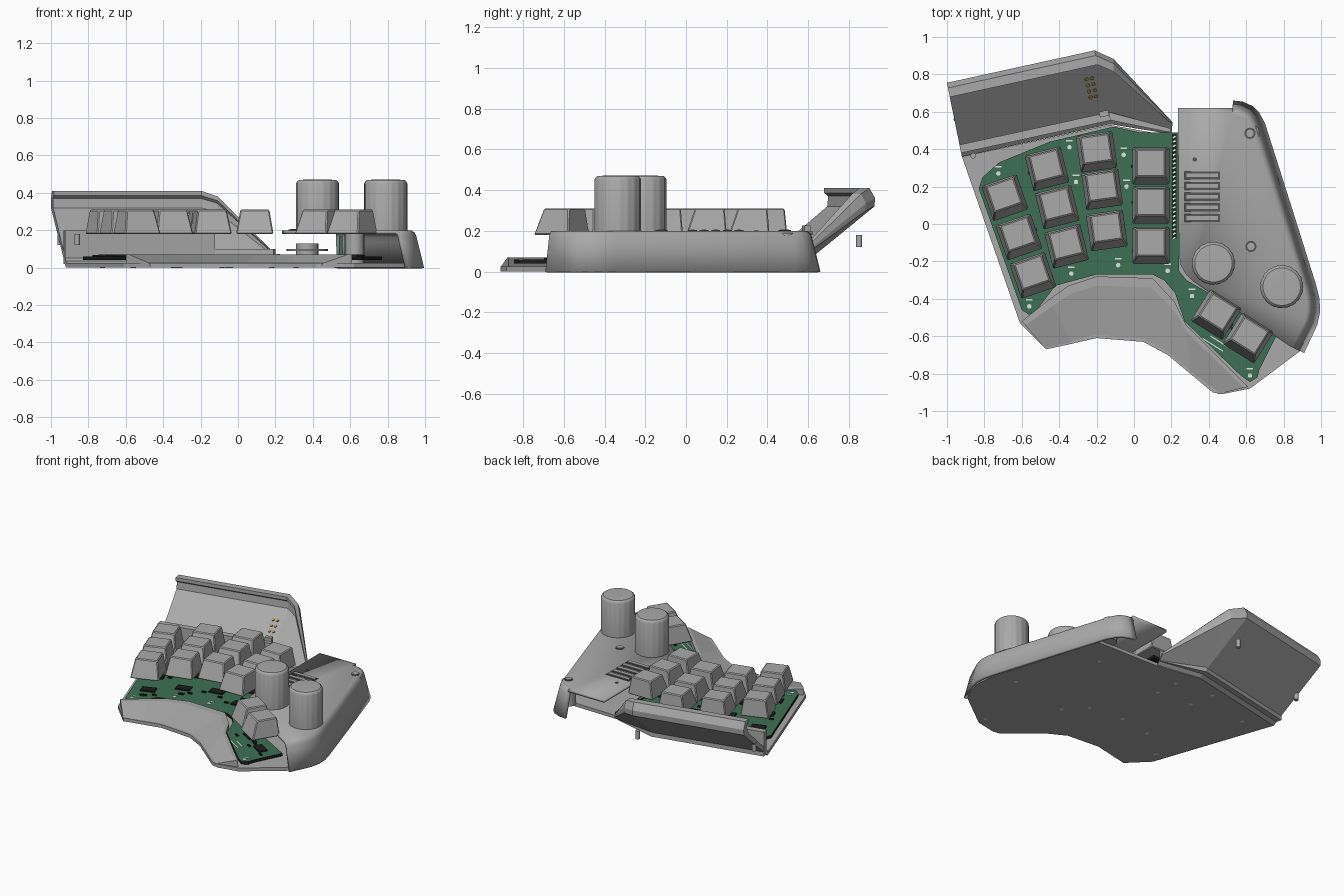
import bpy, bmesh, math, random
from mathutils import Vector, Matrix

random.seed(4)
if "Cube" in bpy.data.objects:
    bpy.data.objects.remove(bpy.data.objects["Cube"], do_unlink=True)


def material(name, color):
    m = bpy.data.materials.new(name)
    m.use_nodes = True
    m.diffuse_color = (*color, 1)
    m.node_tree.nodes["Principled BSDF"].inputs["Base Color"].default_value = (*color, 1)
    return m


GREY = material("case grey", (0.40, 0.40, 0.40))
GREEN = material("board green", (0.045, 0.16, 0.09))
BLACK = material("part black", (0.012, 0.012, 0.012))
DARK = material("slot dark grey", (0.09, 0.09, 0.09))
WHITE = material("print white", (0.75, 0.78, 0.75))
GOLD = material("contact gold", (0.45, 0.30, 0.08))


def finish(bm, name, mats, smooth=False):
    bmesh.ops.recalc_face_normals(bm, faces=bm.faces)
    me = bpy.data.meshes.new(name)
    bm.to_mesh(me)
    bm.free()
    for m in mats:
        me.materials.append(m)
    ob = bpy.data.objects.new(name, me)
    bpy.context.collection.objects.link(ob)
    if smooth:
        bpy.ops.object.select_all(action='DESELECT')
        ob.select_set(True)
        bpy.context.view_layer.objects.active = ob
        bpy.ops.object.shade_smooth_by_angle(angle=math.radians(35))
    return ob


def loft(bm, rings, cap=True):
    """Bridge closed rings of equal length and cap the ends."""
    rows = [[bm.verts.new(p) for p in r] for r in rings]
    n = len(rows[0])
    for a, b in zip(rows, rows[1:]):
        for i in range(n):
            bm.faces.new((a[i], a[(i + 1) % n], b[(i + 1) % n], b[i]))
    if cap:
        bm.faces.new(rows[0])
        bm.faces.new(rows[-1])
    return rows


def slab(bm, pts, z0, z1):
    loft(bm, [[(x, y, z) for x, y in pts] for z in (z0, z1)])


def circle(x, y, r, n=20):
    return [(x + r * math.cos(math.tau * i / n), y + r * math.sin(math.tau * i / n)) for i in range(n)]


def rect(x, y, w, d, deg=0):
    c, s = math.cos(math.radians(deg)), math.sin(math.radians(deg))
    return [(x + c * a * w / 2 - s * b * d / 2, y + s * a * w / 2 + c * b * d / 2)
            for a, b in ((-1, -1), (1, -1), (1, 1), (-1, 1))]


def slabs(name, items, z0, z1, mat, smooth=False):
    bm = bmesh.new()
    for pts in items:
        slab(bm, pts, z0, z1)
    return finish(bm, name, [mat], smooth)


# Base plate
slabs("base_plate", [[(-.92, .36), (-.61, -.53), (-.47, -.67), (-.2, -.61), (.05, -.63), (.18, -.7),
                      (.42, -.9), (.47, -.91), (.62, -.88), (.78, -.76), (.9, -.67), (.96, -.5),
                      (.95, -.36), (.7, .46), (.2, .47), (-.13, .53)]], 0, .025, GREY)

# Sloped palm edge at the front
inner = [(-.6, -.52), (-.45, -.4), (-.35, -.33), (-.2, -.28), (.1, -.29), (.22, -.42), (.28, -.54), (.61, -.87)]
outer = [(-.47, -.67), (-.33, -.64), (-.26, -.62), (-.2, -.61), (.05, -.63), (.18, -.7), (.3, -.8), (.45, -.91)]
bm = bmesh.new()
rings = []
for (a, b), (c, d) in zip(inner, outer):
    m = Vector((a, b)).lerp(Vector((c, d)), .15)
    rings.append([(a, b, .01), (a, b, .07), (m.x, m.y, .07), (c, d, .022), (c, d, .01)])
loft(bm, rings)
finish(bm, "palm_edge", [GREY])

# Circuit board: green top, black edge and underside
board = [(-.81, .25), (-.72, .33), (-.45, .44), (-.11, .52), (.03, .49), (.24, .49), (.24, -.25), (.28, -.3),
         (.77, -.58), (.67, -.78), (.66, -.82), (.62, -.845), (.57, -.81), (.27, -.52), (.22, -.37), (.16, -.3),
         (.1, -.27), (-.2, -.27), (-.42, -.33), (-.52, -.46), (-.56, -.485), (-.6, -.46), (-.83, .19)]
bm = bmesh.new()
slab(bm, board, .04, .06)
bmesh.ops.recalc_face_normals(bm, faces=bm.faces)
for f in bm.faces:
    f.material_index = 0 if f.normal.z > .5 else 1
finish(bm, "circuit_board", [GREEN, BLACK])

# Keycaps: (columns of centres, turn in degrees)
columns = [([(-.69, .14), (-.615, -.07), (-.54, -.275)], 19), ([(-.465, .295), (-.41, .09), (-.36, -.12)], 14),
           ([(-.2, .385), (-.17, .185), (-.145, -.035)], 8), ([(.09, .31), (.09, .1), (.09, -.115)], 0),
           ([(.44, -.485), (.61, -.61)], -32)]
keys = [(x, y, a) for col, a in columns for x, y in col]
for i, (x, y, a) in enumerate(keys):
    bm = bmesh.new()
    loft(bm, [[(px, py, z) for px, py in rect(0, oy, w, d)]
              for z, w, d, oy in ((-.065, .2, .2, 0), (.065, .155, .145, .017))])
    ob = finish(bm, f"keycap_{i + 1}", [GREY])
    bev = ob.modifiers.new("edge", 'BEVEL')
    bev.width, bev.segments = .006, 1
    ob.location = (x, y, .245)
    ob.rotation_euler.z = math.radians(a)

# Switch sockets and small board parts
slabs("sockets", [rect(x, y, .1, .06, a) for x, y, a in keys], .06, .07, BLACK)
parts = []
for x, y, a in keys:
    for k in range(3):
        ang = random.uniform(0, math.tau)
        parts.append(rect(x + .09 * math.cos(ang), y + .09 * math.sin(ang), .03, .015, a))
slabs("board_parts", parts, .06, .068, BLACK)

# Screw points, on the board top and on the underside
holes = [(-.725, .27), (-.345, .41), (-.055, .37), (-.04, .2), (-.31, .225), (-.56, -.44),
         (-.335, -.265), (-.085, -.22), (.18, -.25), (.31, -.385), (.62, -.81)]
slabs("board_holes", [circle(x, y, .012) for x, y in holes], .06, .063, WHITE)
slabs("board_labels", [rect(x, y + .035, .035, .008) for x, y in holes] +
      [rect(.42, -.645, .13, .006, -32), rect(.45, -.625, .1, .006, -32)], .06, .062, WHITE)
slabs("foot_screws", [circle(x, y, .014) for x, y in holes + [(.53, .27), (.78, -.3)]], -.0005, .004, WHITE)

# Pin rows beside the cover
slabs("header_strip", [rect(.215, .2, .025, .56)], .06, .066, BLACK)
slabs("header_pins", [rect(.215, .465 - i * .0235, .016, .009, 30) for i in range(24)], .066, .072, WHITE)

# Side cover: curved sloping wall with a flat top
path = [Vector(p) for p in ((.53, .66), (.58, .655), (.635, .63), (.67, .595), (.7, .54), (.84, .1), (.975, -.33),
                            (.992, -.4), (.995, -.47), (.98, -.54), (.91, -.69))]


def inset(i, d):
    t = (path[min(i + 1, len(path) - 1)] - path[max(i - 1, 0)]).normalized()
    return path[i] + Vector((t.y, -t.x)) * d


bm = bmesh.new()
rows = [[bm.verts.new((*inset(i, d), z)) for i in range(len(path))]
        for z, d in ((0, 0), (.14, .035), (.17, .042), (.19, .053), (.2, .07))]
for a, b in zip(rows, rows[1:]):
    for i in range(len(path) - 1):
        bm.faces.new((a[i], a[i + 1], b[i + 1], b[i]))
rest = [(.32, -.31), (.275, -.265), (.25, -.22), (.24, -.16), (.235, .62), (.53, .62)]
bm.faces.new(rows[-1] + [bm.verts.new((x, y, .2)) for x, y in rest])
cover = finish(bm, "side_cover", [GREY], True)
if max(cover.data.polygons, key=lambda p: p.area).normal.z < 0:
    cover.data.flip_normals()
sol = cover.modifiers.new("shell", 'SOLIDIFY')
sol.thickness, sol.offset = .02, -1

# Vent and cover screws
slabs("vent_recess", [rect(.365, .26 - i * .057, .19, .044) for i in range(5)], .2, .203, DARK)
slabs("vent_slats", [rect(.365, .26 - i * .057, .17, .02) for i in range(5)], .2, .206, GREY)
screws = [(.62, .485), (.625, -.12)]
slabs("screw_rims", [circle(x, y, .03) for x, y in screws], .2, .203, DARK)
slabs("screw_heads", [circle(x, y, .02) for x, y in screws], .2, .206, GREY)
slabs("reset_hole", [circle(.325, .345, .012)], .2, .202, DARK)
slabs("cover_posts", [circle(x, y, .05) for x, y in screws], .02, .19, GREY, True)

# Knurled knobs with rounded tops, and the parts under them
for k, (x, y) in enumerate([(.425, -.21), (.79, -.335)]):
    bm = bmesh.new()
    rings = []
    n = 72
    for z, r, tooth in ((.2, .112, .003), (.45, .112, .003), (.462, .109, 0), (.469, .1, 0), (.471, .06, 0)):
        rings.append([(x + (r + tooth * (i % 4 < 3)) * math.cos(math.tau * i / n),
                       y + (r + tooth * (i % 4 < 3)) * math.sin(math.tau * i / n), z) for i in range(n)])
    loft(bm, rings)
    finish(bm, f"knob_{k + 1}", [GREY], True)
slabs("encoder_discs", [circle(.37, -.18, .11)], .088, .1, GREY, True)
slabs("encoder_body", [circle(.37, -.18, .06)], .05, .13, GREY, True)
slabs("encoder_board", [rect(.55, -.1, .02, .08)], .07, .17, GREEN)

# Raised back flap: one profile carried along the hinge, shrinking round the corner
profile = [(0, 0), (.4, .32), (.403, .36), (.375, .41), (.325, .41), (.325, .385), (.345, .37), (.34, .32), (0, .035)]
u = Vector((.976, .213))
stations = [((-.92, .36), (-.2, .98), 1), ((-.13, .533), (-.2, .98), 1),
            ((-.11, .531), (.0, .94), .93), ((.2, .48), (.1, .99), .16)]
bm = bmesh.new()
loft(bm, [[(b[0] + d[0] * v * s, b[1] + d[1] * v * s, z * s) for v, z in profile] for b, d, s in stations])
finish(bm, "back_flap", [GREY])

# Ledge along the hinge
start, across = Vector((-.92, .36)), Vector((-.213, .976))
corners = [start + u * s + across * v for s, v in ((.0, .02), (.82, .02), (.82, .065), (.0, .065))]
slabs("hinge_ledge", [[tuple(c) for c in corners]], .02, .2, GREY)
slabs("hinge_ledge_end", [[tuple(corners[1]), (.19, .49), (.2, .51), tuple(corners[2])]], .02, .1, GREY)

# Flap contacts and clips
slope = Vector((across.x, across.y, .84)).normalized()
side = Vector((u.x, u.y, 0))
turn = Matrix((side, slope, side.cross(slope))).transposed().to_4x4()
bm = bmesh.new()
for i in range(2):
    for j in range(4):
        p = start + u * (.74 + .03 * i) + across * (.165 + .033 * j)
        v = (p - start).dot(across)
        bmesh.ops.create_cone(bm, cap_ends=True, segments=12, radius1=.01, radius2=.01, depth=.016,
                              matrix=Matrix.Translation((p.x, p.y, .035 + v * .838)) @ turn)
finish(bm, "flap_contacts", [GOLD])
slabs("flap_clip", [rect(-.16, .59, .05, .03, 12)], .19, .225, GREY)

# Loose locating pins
slabs("locating_pins", [circle(x, y, .015, 12) for x, y in ((-.2, .85), (-.95, .56), (-.86, .365))],
      .12, .18, GREY, True)
